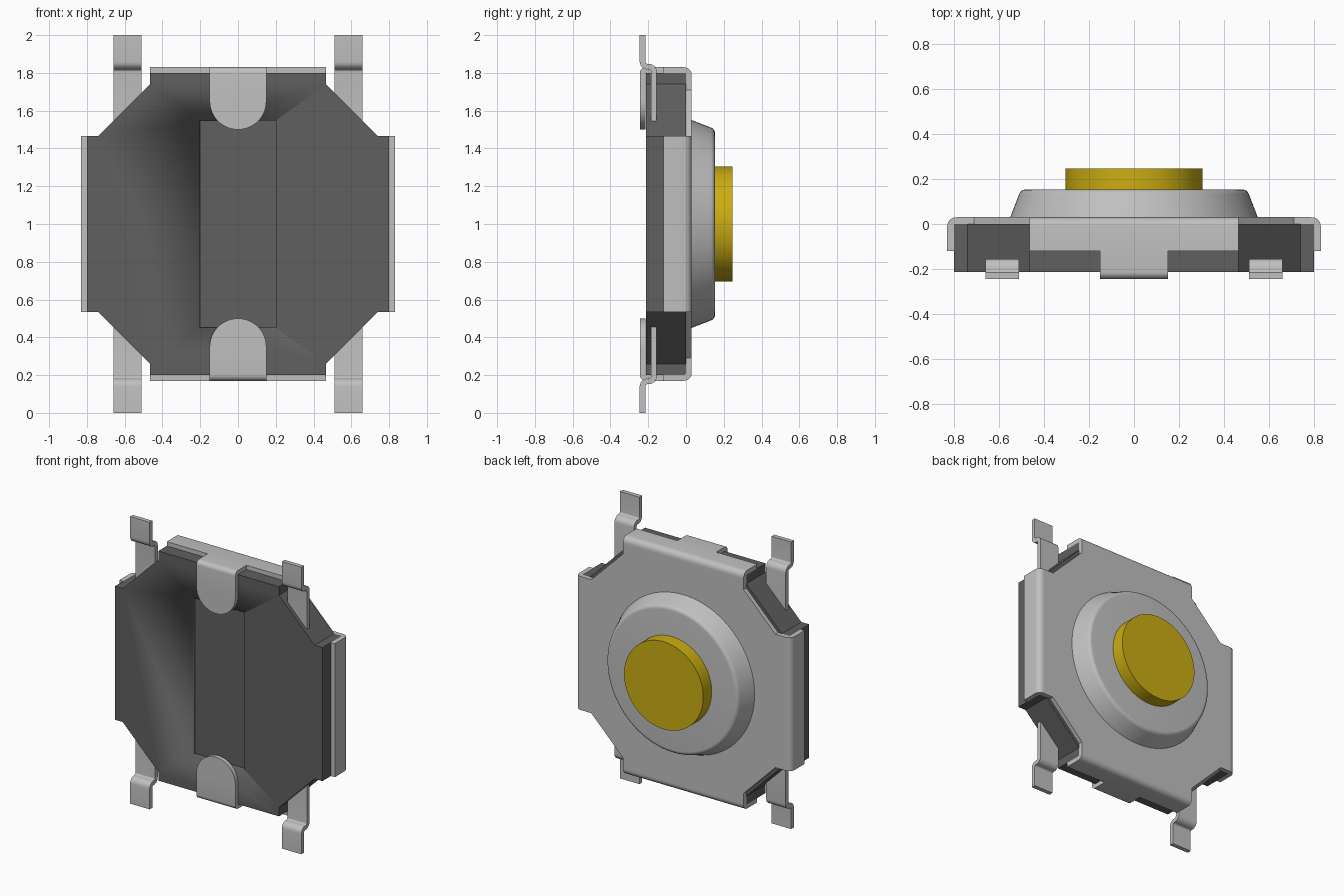
import bpy, bmesh, math
from mathutils import Vector, Matrix

cube = bpy.data.objects.get("Cube")
if cube:
    bpy.data.objects.remove(cube, do_unlink=True)

CZ = 1.0        # height of the centre axis
T = 0.03        # sheet metal thickness


def material(name, rgb, metallic=0.0):
    m = bpy.data.materials.new(name)
    m.use_nodes = True
    m.diffuse_color = (*rgb, 1)
    m.node_tree.nodes["Principled BSDF"].inputs["Base Color"].default_value = (*rgb, 1)
    return m


DARK = material("dark grey plastic", (0.115, 0.115, 0.115))
STEEL = material("light grey metal", (0.53, 0.53, 0.53))
YELLOW = material("yellow plastic", (0.60, 0.42, 0.006))


def finish(name, bm, mat, smooth=True):
    bmesh.ops.recalc_face_normals(bm, faces=bm.faces)
    me = bpy.data.meshes.new(name)
    bm.to_mesh(me)
    bm.free()
    me.materials.append(mat)
    ob = bpy.data.objects.new(name, me)
    bpy.context.collection.objects.link(ob)
    bpy.ops.object.select_all(action='DESELECT')
    ob.select_set(True)
    bpy.context.view_layer.objects.active = ob
    if smooth:
        bpy.ops.object.shade_smooth_by_angle(angle=math.radians(35))
    return ob


def extrude(name, points, offset, mat, smooth=True):
    """Fill a closed loop of 3D points and extrude it by an offset."""
    bm = bmesh.new()
    face = bm.faces.new([bm.verts.new(p) for p in points])
    new = bmesh.ops.extrude_face_region(bm, geom=[face])["geom"]
    bmesh.ops.translate(bm, vec=offset, verts=[v for v in new if isinstance(v, bmesh.types.BMVert)])
    return finish(name, bm, mat, smooth)


def prism(name, outline, y0, y1, mat):
    """Extrude an (x, z) outline, measured from the centre axis, along y."""
    return extrude(name, [(x, y0, CZ + z) for x, z in outline], (0, y1 - y0, 0), mat)


def strip(name, path, width, side, angle, radius, mat=STEEL):
    """Bent sheet: an (outward, y) path with rounded folds, turned about the centre axis."""
    path = [Vector(p) for p in path]
    pts = [path[0]]
    for a, b, c in zip(path, path[1:], path[2:]):
        d0, d1 = (a - b).normalized(), (c - b).normalized()
        centre = b + (d0 + d1) * radius
        for i in range(7):
            t = math.radians(15 * i)
            pts.append(centre - d1 * radius * math.cos(t) - d0 * radius * math.sin(t))
    pts.append(path[-1])
    left, right = [], []
    for i, p in enumerate(pts):
        d = (pts[min(i + 1, len(pts) - 1)] - pts[max(i - 1, 0)]).normalized()
        # keep the open ends square to the sheet
        n = Vector((-d.y, d.x)) * T / 2
        left.append(p + n)
        right.append(p - n)
    turn = Matrix.Rotation(-angle, 3, 'Y')
    lift = Vector((0, 0, CZ))
    loop = [turn @ Vector((p.x, p.y, side - width / 2)) + lift for p in left + right[::-1]]
    return extrude(name, loop, turn @ Vector((0, 0, width)), mat)


def lathe(name, profile, mat):
    """Spin a (radius, y) profile about the centre axis."""
    bm = bmesh.new()
    vs = [bm.verts.new((r, y, CZ)) for r, y in profile]
    es = [bm.edges.new(e) for e in zip(vs, vs[1:])]
    bmesh.ops.spin(bm, geom=vs + es, cent=(0, 0, CZ), axis=(0, 1, 0),
                   angle=math.tau, steps=96, use_duplicate=False)
    bmesh.ops.remove_doubles(bm, verts=bm.verts, dist=1e-5)
    return finish(name, bm, mat)


def notched(outer, chamfer, ledge=0.465):
    """Square outline whose corners are stepped in and then chamfered."""
    quarter = [(outer, ledge), (chamfer, ledge), (ledge, chamfer), (ledge, outer)]
    out = []
    for k in range(4):
        c, s = round(math.cos(k * math.pi / 2)), round(math.sin(k * math.pi / 2))
        out += [(x * c - z * s, x * s + z * c) for x, z in quarter]
    return out


# Plastic base with a shallow channel in its front
base = prism("base", notched(0.8, 0.74), -0.213, 0.0, DARK)
channel = prism("channel_cutter", [(-.2, -.548), (.2, -.548), (.2, .548), (-.2, .548)], -0.3, -0.19, DARK)
channel.hide_render = True
cut = base.modifiers.new("channel", 'BOOLEAN')
cut.operation, cut.solver, cut.object = 'DIFFERENCE', 'EXACT', channel
bpy.context.view_layer.objects.active = base
bpy.ops.object.modifier_apply(modifier=cut.name)
bpy.data.objects.remove(channel, do_unlink=True)

# Metal cover plate and the four folded edges
prism("cover_plate", notched(0.78, 0.71), 0.0, T, STEEL)
for k, place in enumerate(("left", "top", "right", "bottom")):
    strip("cover_edge_" + place, [(0.78, 0.015), (0.815, 0.015), (0.815, -0.12)],
          0.93, 0, k * math.pi / 2, 0.025)

# Raised collar with a rounded rim, and the push button
rim = [(0.482 + 0.03 * math.cos(t), 0.123 + 0.03 * math.sin(t))
       for t in (math.radians(18 + 12 * i) for i in range(7))]
lathe("collar", [(0, T), (0.55, T)] + rim + [(0, 0.153)], STEEL)
lathe("button", [(0, 0.14), (0.305, 0.14), (0.305, 0.246), (0, 0.246)], YELLOW)

for place, s in (("top", 1), ("bottom", -1)):
    # Clamp tab folded over onto the front, with a round end
    strip("clamp_fold_" + place, [(0.815, -0.115), (0.815, -0.229), (0.65, -0.229)],
          0.3, 0, s * math.pi / 2, 0.016)
    arc = [(0.15 * math.cos(t), s * (0.65 - 0.15 * math.sin(t)))
           for t in (math.pi * i / 24 for i in range(25))]
    prism("clamp_end_" + place, arc, -0.244, -0.214, STEEL)

    # Stepped solder pins
    for hand, x in (("left", 0.585), ("right", -0.585)):
        strip(f"pin_{place}_{hand}",
              [(0.5, -0.17), (0.833, -0.17), (0.833, -0.23), (1.0, -0.23)],
              0.15, -s * x, s * math.pi / 2, 0.027)
